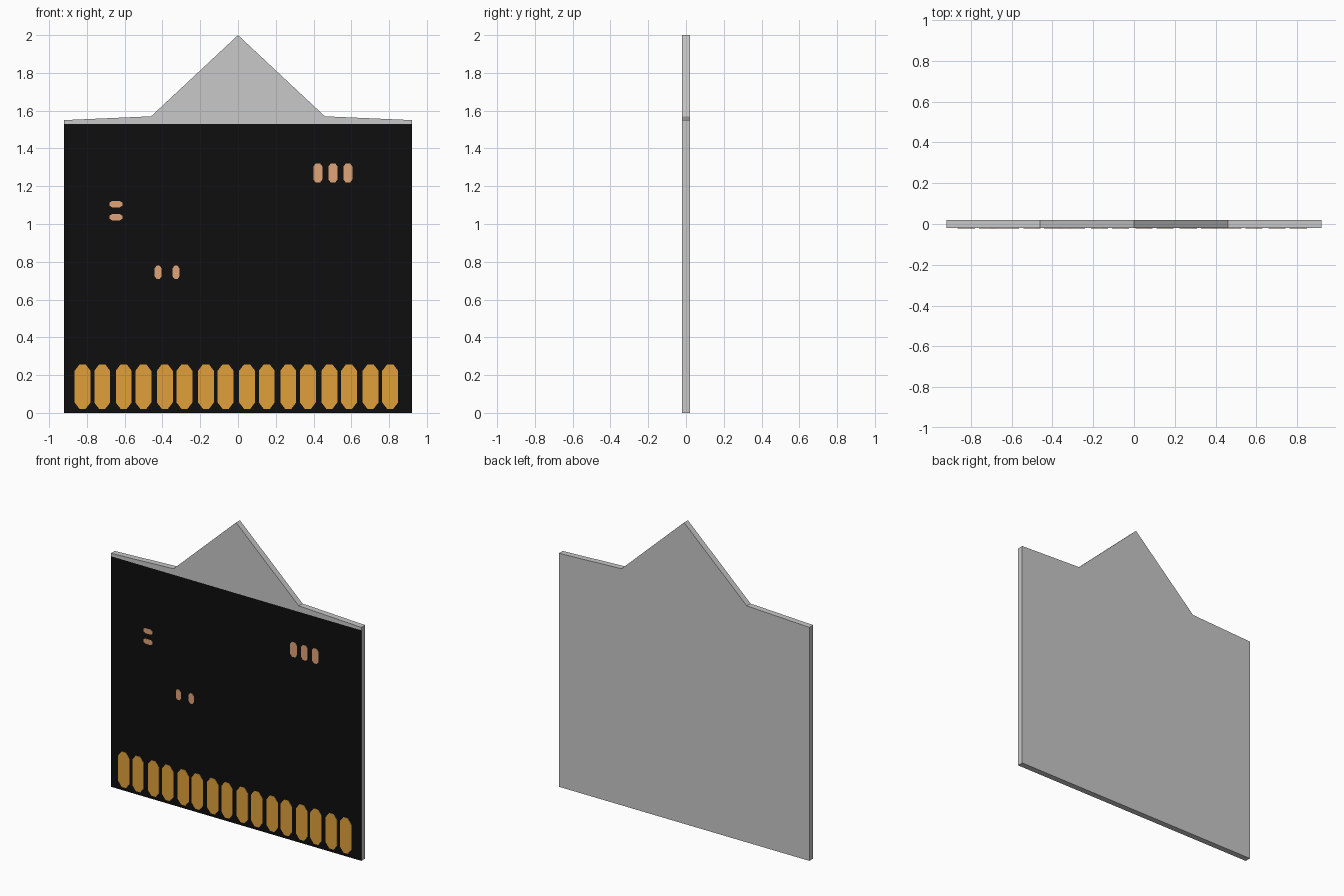
import bpy, bmesh
from mathutils import Vector

if "Cube" in bpy.data.objects:
    bpy.data.objects.remove(bpy.data.objects["Cube"])

FRONT, BACK = -0.02, 0.02
TAPE_TOP = 1.53


def material(name, srgb):
    m = bpy.data.materials.new(name)
    lin = [((c / 255 + 0.055) / 1.055) ** 2.4 if c > 10 else c / 255 / 12.92 for c in srgb]
    m.diffuse_color = (*lin, 1)
    m.use_nodes = True
    m.node_tree.nodes["Principled BSDF"].inputs["Base Color"].default_value = m.diffuse_color
    return m


GREY = material("light grey", (200, 200, 200))
BLACK = material("black", (14, 14, 14))
GOLD = material("gold", (224, 160, 58))
COPPER = material("copper", (224, 163, 120))


def prism(name, outlines, y0, y1, mats):
    """Extrude one or more front-view outlines from y0 back to y1."""
    bm = bmesh.new()
    for pts in outlines:
        f = bm.faces.new([bm.verts.new((x, y0, z)) for x, z in pts])
        ext = bmesh.ops.extrude_face_region(bm, geom=[f], use_keep_orig=True)
        vs = [v for v in ext["geom"] if isinstance(v, bmesh.types.BMVert)]
        bmesh.ops.translate(bm, verts=vs, vec=(0, y1 - y0, 0))
    bmesh.ops.recalc_face_normals(bm, faces=bm.faces)
    me = bpy.data.meshes.new(name)
    for m in mats:
        me.materials.append(m)
    ob = bpy.data.objects.new(name, me)
    bpy.context.collection.objects.link(ob)
    bm.to_mesh(me)
    bm.free()
    return ob


def pad(x, z, w, h, cx, cz):
    """Outline of a pad with cut corners."""
    a, b = w / 2, h / 2
    return [(x - a, z - b + cz), (x - a + cx, z - b), (x + a - cx, z - b), (x + a, z - b + cz),
            (x + a, z + b - cz), (x + a - cx, z + b), (x - a + cx, z + b), (x - a, z + b - cz)]


# Board with pointed top; front below the line is black
half = [(0.92, 0), (0.92, 1.55), (0.46, 1.57)]
outline = half + [(0, 2)] + [(-x, z) for x, z in reversed(half)]
board = prism("board", [outline], FRONT, BACK, [GREY, BLACK])
bm = bmesh.new()
bm.from_mesh(board.data)
front = [f for f in bm.faces if f.normal.y < -0.9]
geom = front + list({e for f in front for e in f.edges}) + list({v for f in front for v in f.verts})
bmesh.ops.bisect_plane(bm, geom=geom, plane_co=(0, 0, TAPE_TOP), plane_no=(0, 0, 1))
bm.normal_update()
for f in bm.faces:
    if f.normal.y < -0.9 and f.calc_center_median().z < 1.2:
        f.material_index = 1
bm.to_mesh(board.data)
bm.free()

# Row of edge contacts, in closely spaced pairs
row = [pad(-0.823 + 0.2178 * k + d, 0.139, 0.084, 0.236, 0.026, 0.034)
       for k in range(8) for d in (0, 0.104)]
prism("edge_contacts", row, FRONT - 0.002, FRONT, [GOLD])

# Small solder pads
small = [pad(x, 1.27, 0.048, 0.1, 0.012, 0.016) for x in (0.423, 0.503, 0.582)]
small += [pad(-0.646, z, 0.068, 0.034, 0.014, 0.009) for z in (1.105, 1.036)]
small += [pad(x, 0.744, 0.037, 0.07, 0.01, 0.014) for x in (-0.423, -0.328)]
prism("solder_pads", small, FRONT - 0.002, FRONT, [COPPER])
